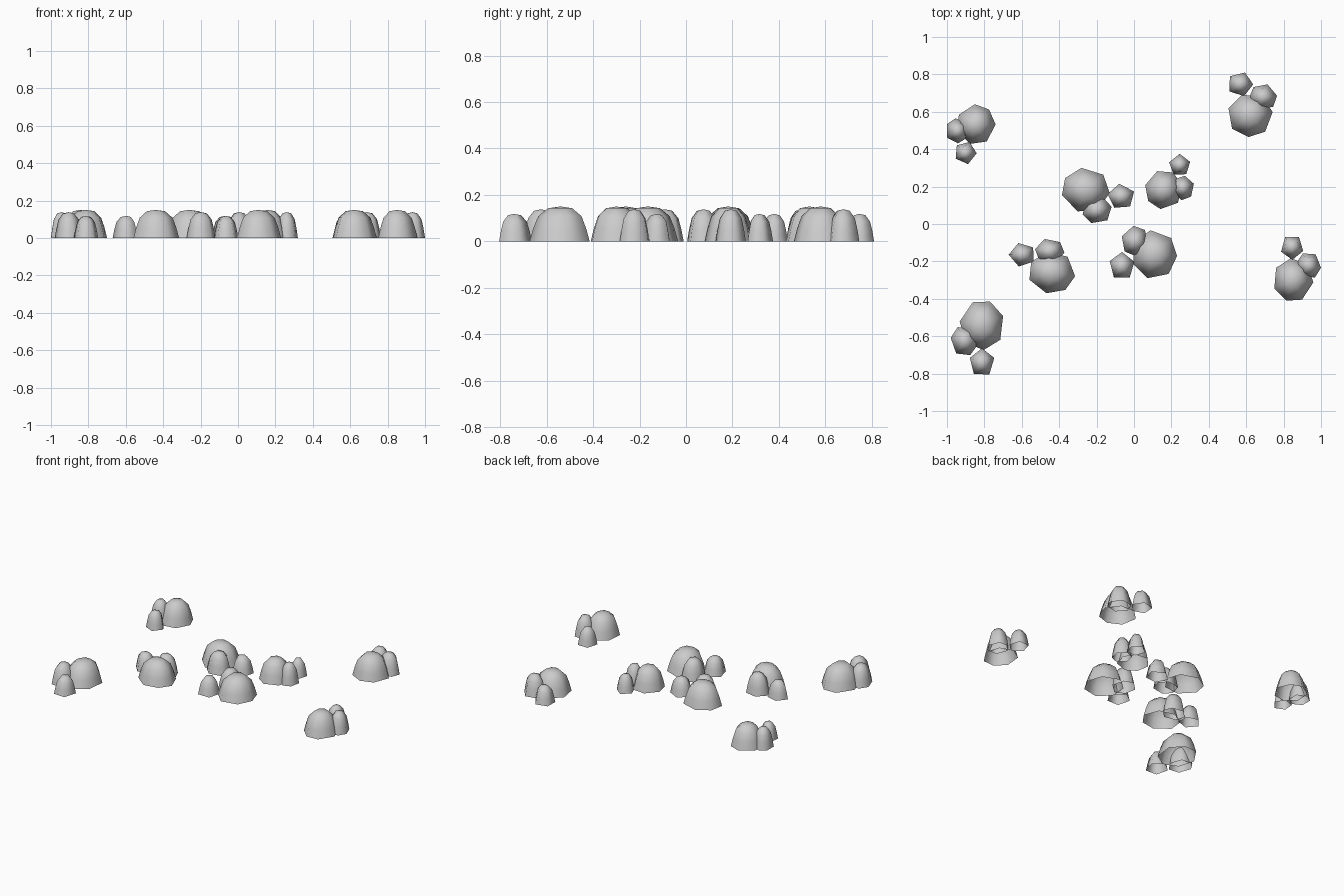
import bpy, bmesh
from math import radians, sin, cos

if "Cube" in bpy.data.objects:
    bpy.data.objects.remove(bpy.data.objects["Cube"])

# One stone: centre (x, y), outline angles, radius, height
STONES = [
    ("large_stone", (0, 0), (5, 55, 105, 162, 210, 255, 313), 0.122, 0.150),
    ("medium_stone", (0.122, 0), (15, 75, 130, 195, 260, 310), 0.076, 0.138),
    ("small_stone", (0.115, 0.142), (12, 85, 160, 231, 302), 0.070, 0.118),
]
# Side profile: (fraction of radius, fraction of height); base is open
PROFILE = [(1, 0), (0.88, 0.37), (0.72, 0.72), (0.40, 0.95)]

# Clusters: turn in degrees and footprint x0, x1, y0, y1
CLUSTERS = [
    (198, -1.00, -0.74, 0.32, 0.64),
    (56, 0.505, 0.765, 0.465, 0.81),
    (-62, -0.385, 0.0, 0.005, 0.30),
    (5, 0.06, 0.32, 0.08, 0.375),
    (95, -0.67, -0.315, -0.37, -0.08),
    (147, -0.13, 0.23, -0.29, -0.01),
    (41, 0.75, 1.00, -0.41, -0.07),
    (219, -0.98, -0.70, -0.805, -0.415),
]


def stone_rings(centre, angles, radius, height, turn):
    c, s = cos(turn), sin(turn)

    def spin(x, y, z):
        return [x * c - y * s, x * s + y * c, z]
    rings = [[spin(centre[0] + radius * f * cos(radians(a)),
                   centre[1] + radius * f * sin(radians(a)), height * h)
              for a in angles] for f, h in PROFILE]
    return rings, spin(centre[0], centre[1], height)


def build_stone(name, rings, top):
    bm = bmesh.new()
    loops = [[bm.verts.new(p) for p in ring] for ring in rings]
    n = len(loops[0])
    for lower, upper in zip(loops, loops[1:]):
        for i in range(n):
            j = (i + 1) % n
            bm.faces.new((lower[i], lower[j], upper[j], upper[i]))
    peak = bm.verts.new(top)
    for i in range(n):
        bm.faces.new((loops[-1][i], loops[-1][(i + 1) % n], peak))
    for f in bm.faces:
        f.smooth = True
    mesh = bpy.data.meshes.new(name)
    bm.to_mesh(mesh)
    bm.free()
    bpy.context.collection.objects.link(bpy.data.objects.new(name, mesh))


# Turn each trio of stones, then fit it to its footprint
for k, (deg, x0, x1, y0, y1) in enumerate(CLUSTERS, 1):
    trio = [stone_rings(*st[1:], radians(deg)) for st in STONES]
    pts = [p for rings, top in trio for ring in rings for p in ring]
    pts += [top for rings, top in trio]
    for axis, lo, hi in ((0, x0, x1), (1, y0, y1)):
        a = min(p[axis] for p in pts)
        b = max(p[axis] for p in pts)
        for p in pts:
            p[axis] = lo + (p[axis] - a) * (hi - lo) / (b - a)
    for st, (rings, top) in zip(STONES, trio):
        build_stone(f"{st[0]}_{k}", rings, top)
